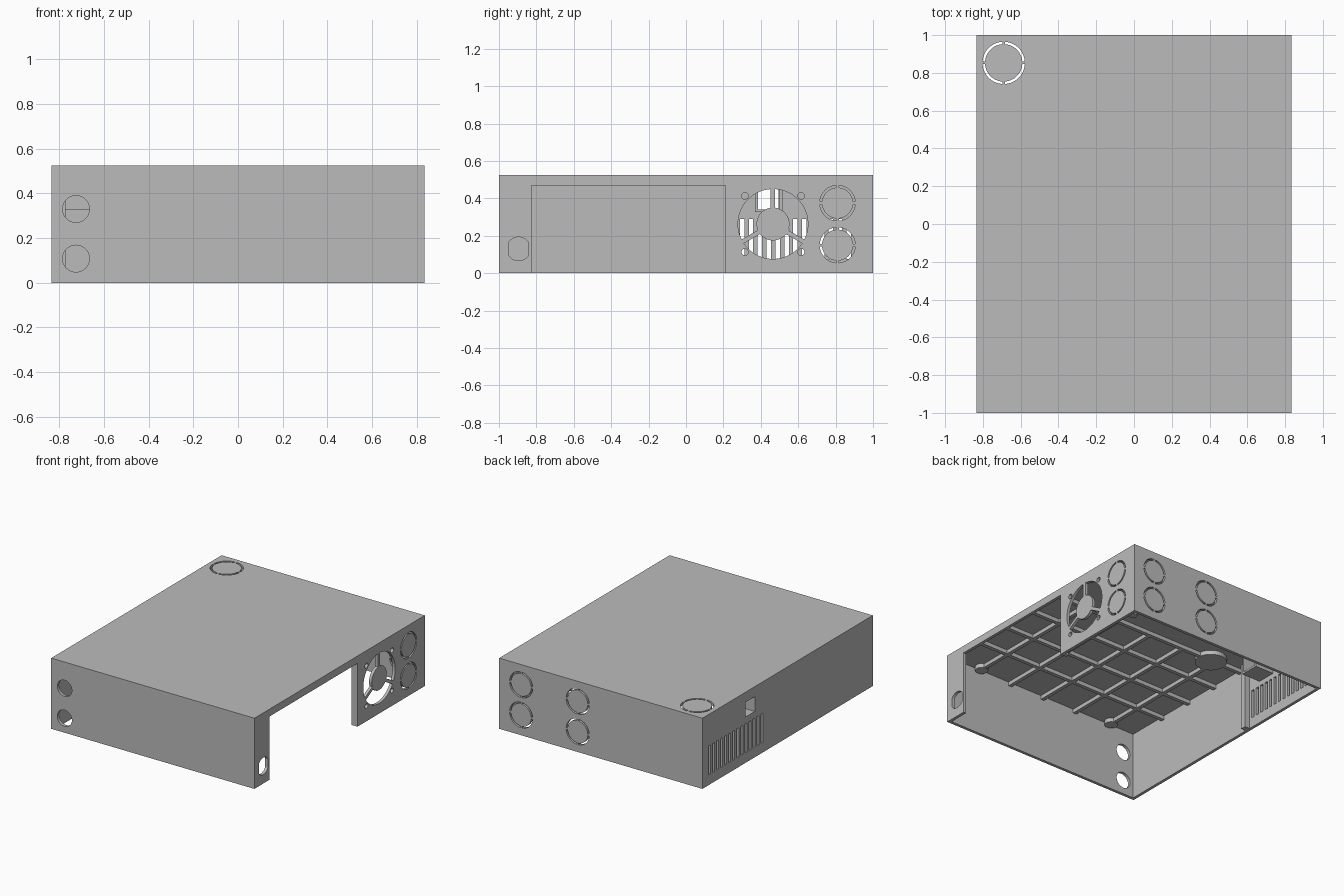
import bpy, bmesh
from math import sin, cos, asin, pi, radians
from mathutils import Vector

old = bpy.data.objects.get("Cube")
if old:
    bpy.data.objects.remove(old, do_unlink=True)

W, D, H, T = 0.835, 1.0, 0.525, 0.022   # half width, half depth, height, wall

grey = bpy.data.materials.new("sheet_grey")
grey.use_nodes = True
grey.diffuse_color = (0.5, 0.5, 0.5, 1)
grey.node_tree.nodes["Principled BSDF"].inputs["Base Color"].default_value = (0.5, 0.5, 0.5, 1)


def finish(name, bm):
    bmesh.ops.recalc_face_normals(bm, faces=bm.faces)
    mesh = bpy.data.meshes.new(name)
    bm.to_mesh(mesh)
    bm.free()
    mesh.materials.append(grey)
    obj = bpy.data.objects.new(name, mesh)
    bpy.context.collection.objects.link(obj)
    return obj


def add_box(bm, lo, hi):
    lo, hi = Vector(lo), Vector(hi)
    verts = bmesh.ops.create_cube(bm, size=1)["verts"]
    bmesh.ops.scale(bm, vec=hi - lo, verts=verts)
    bmesh.ops.translate(bm, vec=(lo + hi) / 2, verts=verts)


def box(name, lo, hi):
    bm = bmesh.new()
    add_box(bm, lo, hi)
    return finish(name, bm)


def disc(name, x, y, r, bottom):
    bm = bmesh.new()
    prism(bm, circle(x, y, r), lambda a, b, t: (a, b, t), bottom, H - T / 2)
    return finish(name, bm)


def prism(bm, outline, place, t0, t1):
    ends = [[bm.verts.new(place(a, b, t)) for a, b in outline] for t in (t0, t1)]
    n = len(outline)
    for end in ends:
        bm.faces.new(end)
    for i in range(n):
        j = (i + 1) % n
        bm.faces.new((ends[0][i], ends[0][j], ends[1][j], ends[1][i]))


def circle(a, b, r, n=40, flat=9):
    pts = [(r * cos(2 * pi * i / n), r * sin(2 * pi * i / n)) for i in range(n)]
    return [(a + max(-flat, min(flat, p)), b + q) for p, q in pts]


def ring_slots(a, b, r0, r1, count, gap, start=90):
    """Ring sectors separated by bridges of constant width."""
    for k in range(count):
        a0 = radians(start + 360 * k / count)
        a1 = a0 + 2 * pi / count
        n, pts = 48 // count, []
        for r, back in ((r1, False), (r0, True)):
            inset = asin(gap / 2 / r)
            arc = [a0 + inset + (a1 - a0 - 2 * inset) * i / n for i in range(n + 1)]
            pts += [(a + r * cos(q), b + r * sin(q)) for q in (arc[::-1] if back else arc)]
        yield pts


# Mapping of flat outlines onto each wall
WALLS = {
    "left": (lambda a, b, t: (t, a, b), W - 0.1, W + 0.1),
    "right": (lambda a, b, t: (t, a, b), -W - 0.1, -W + 0.1),
    "front": (lambda a, b, t: (a, t, b), -D - 0.1, -D + 0.1),
    "back": (lambda a, b, t: (a, t, b), D - 0.1, D + 0.1),
    "top": (lambda a, b, t: (a, b, t), H - 0.1, H + 0.1),
}
cuts = bmesh.new()


def cut(wall, outline):
    prism(cuts, outline, *WALLS[wall])


def cut_rect(wall, a0, a1, b0, b1):
    cut(wall, [(a0, b0), (a1, b0), (a1, b1), (a0, b1)])


# Case shell, open underneath
bm = bmesh.new()
add_box(bm, (-W, -D, 0), (W, D, H))
shell = finish("case_shell", bm)
bm = bmesh.new()
add_box(bm, (-W + T, -D + T, -1), (W - T, D - T, H - T))
cavity = finish("cavity_cutter", bm)

# Drive bay opening and cable holes
cut_rect("left", -0.825, 0.21, -0.1, 0.47)
cut("left", circle(-0.895, 0.13, 0.063, flat=0.053))
for z in (0.108, 0.33):
    cut("front", circle(-0.725, z, 0.06))

# Round knockouts
knockouts = [("left", 0.81), ("back", 0.655), ("back", 0.19)]
for wall, a in knockouts:
    for z in (0.15, 0.375):
        for pts in ring_slots(a, z, 0.083, 0.095, 4, 0.014):
            cut(wall, pts)
for pts in ring_slots(-0.69, 0.853, 0.099, 0.112, 4, 0.014):
    cut("top", pts)

# Fan grille with screw holes
FY, FZ = 0.465, 0.263
for pts in ring_slots(FY, FZ, 0.088, 0.187, 3, 0.024):
    cut("left", pts)
for sy in (-1, 1):
    for sz in (-1, 1):
        cut("left", circle(FY + sy * 0.15, FZ + sz * 0.15, 0.018, 16))

# Vent slots and small socket window
for i in range(14):
    y = 0.30 + i * 0.0475
    cut_rect("right", y - 0.012, y + 0.012, 0.075, 0.29)
cut_rect("right", 0.385, 0.495, 0.34, 0.45)

cutter = finish("opening_cutter", cuts)
bpy.context.view_layer.objects.active = shell
for tool in (cavity, cutter):
    tool.hide_render = True
    mod = shell.modifiers.new("cut", "BOOLEAN")
    mod.operation = "DIFFERENCE"
    mod.solver = "EXACT"
    mod.object = tool
    bpy.ops.object.modifier_apply(modifier=mod.name)
    bpy.data.objects.remove(tool, do_unlink=True)

# Stiffening ribs under the lid
RIB, LOW, HIGH = 0.014, 0.474, H - T / 2
for i in range(5):
    x = -0.58 + i * 0.29
    box("lid_rib_lengthwise", (x - RIB, -D + T / 2, LOW), (x + RIB, 0.184, HIGH))
for i in range(4):
    y = 0.17 - i * 0.277
    box("lid_rib_crosswise", (-W + T / 2, y - RIB, LOW), (W - T / 2, y + RIB, HIGH))

# Bosses under the lid
for x in (-0.58, 0.58):
    disc("front_boss", x, -0.935, 0.045, 0.472)
disc("rear_boss", 0.27, 0.31, 0.03, 0.472)
disc("large_boss", -0.55, 0.165, 0.11, 0.471)

# Upright wall stiffeners beside the vents and the drive bay
box("vent_stiffener", (-W + T / 2, 0.225, 0), (-0.772, 0.265, HIGH))
box("bay_stiffener", (0.785, 0.21, 0), (W - T / 2, 0.235, HIGH))

# Socket housing behind the small window
X0, X1 = -W + T / 2, -0.66
box("housing_floor", (X0, 0.37, 0.326), (X1, 0.515, 0.34))
for y in (0.37, 0.501):
    box("housing_side", (X0, y, 0.326), (X1, y + 0.014, HIGH))
